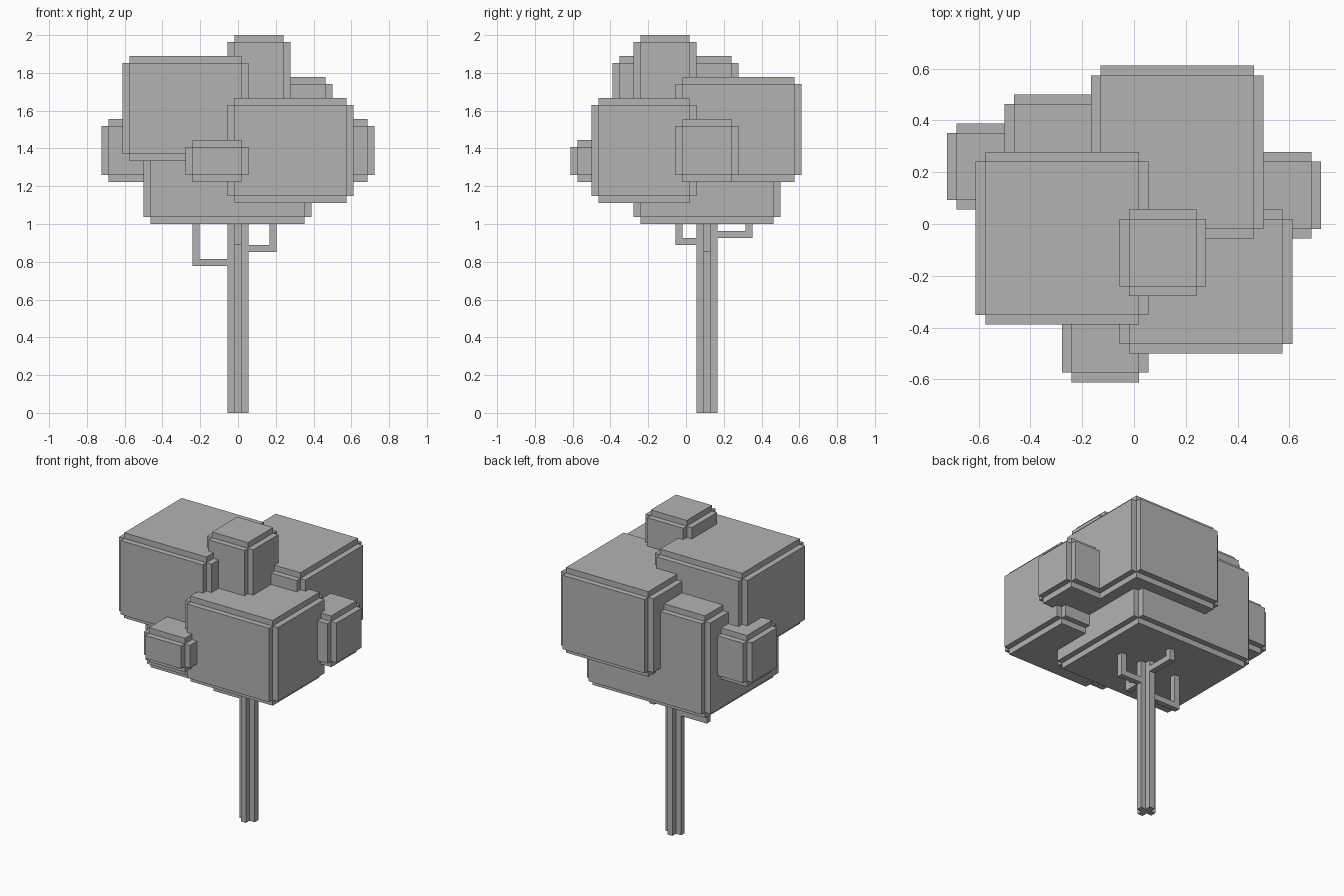
import bpy
import bmesh
from mathutils import Matrix, Vector

UNIT = 2 / 54  # edge of one block

cube = bpy.data.objects.get("Cube")
if cube:
    bpy.data.objects.remove(cube, do_unlink=True)

grey = bpy.data.materials.new("plain grey")
grey.use_nodes = True
colour = (0.45, 0.45, 0.45, 1)
grey.diffuse_color = colour
grey.node_tree.nodes["Principled BSDF"].inputs["Base Color"].default_value = colour


def build(name, boxes):
    """Make one object from boxes given as (low corner, high corner) in blocks."""
    bm = bmesh.new()
    for low, high in boxes:
        low, high = Vector(low) * UNIT, Vector(high) * UNIT
        size = Matrix.Diagonal((*(high - low), 1))
        bmesh.ops.create_cube(bm, size=1, matrix=Matrix.Translation((low + high) / 2) @ size)
    mesh = bpy.data.meshes.new(name)
    bm.to_mesh(mesh)
    bm.free()
    mesh.materials.append(grey)
    obj = bpy.data.objects.new(name, mesh)
    bpy.context.collection.objects.link(obj)


def leaf_block(name, low, high):
    """Box with every edge stepped in by one block: a core grown along each axis."""
    core_low = [c + 1 for c in low]
    core_high = [c - 1 for c in high]
    boxes = []
    for axis in range(3):
        a, b = core_low[:], core_high[:]
        a[axis], b[axis] = low[axis], high[axis]
        boxes.append((a, b))
    build(name, boxes)


# Foliage
leaf_block("core_leaves", (-13.5, -7.5, 27), (10.5, 13.5, 45))
leaf_block("upper_right_leaves", (-16.5, -10.5, 36), (1.5, 7.5, 51))
leaf_block("front_left_leaves", (-1.5, -13.5, 30), (16.5, 1.5, 45))
leaf_block("back_left_leaves", (-4.5, -1.5, 33), (13.5, 16.5, 48))
leaf_block("top_leaves", (-1.5, -7.5, 42), (7.5, 1.5, 54))
leaf_block("left_leaf_tuft", (10.5, -1.5, 33), (19.5, 7.5, 42))
leaf_block("right_leaf_tuft", (-19.5, 1.5, 33), (-10.5, 10.5, 42))
leaf_block("front_leaf_tuft", (-7.5, -16.5, 33), (1.5, -7.5, 39))

# Trunk with a cross-shaped section
TRUNK_Y, TOP = 3, 27.5
build("trunk", [((-w, TRUNK_Y - d, 0), (w, TRUNK_Y + d, TOP))
                for w, d in ((1.5, 0.5), (0.5, 1.5))])


def branch(name, dx, dy, reach, height):
    """Bent branch: a level arm out from the trunk, then an upright into the leaves."""
    def span(start, end, bottom, top):
        xs = sorted((dx * start, dx * end)) if dx else (-0.5, 0.5)
        ys = sorted((dy * start, dy * end)) if dy else (-0.5, 0.5)
        return ((xs[0], TRUNK_Y + ys[0], bottom), (xs[1], TRUNK_Y + ys[1], top))
    build(name, [span(1, reach, height, height + 1),
                 span(reach - 1, reach, height + 1, TOP)])


# Branches
branch("right_branch", -1, 0, 6.5, 21)
branch("left_branch", 1, 0, 5.5, 23)
branch("front_branch", 0, -1, 4.5, 24)
branch("back_branch", 0, 1, 6.5, 25)
